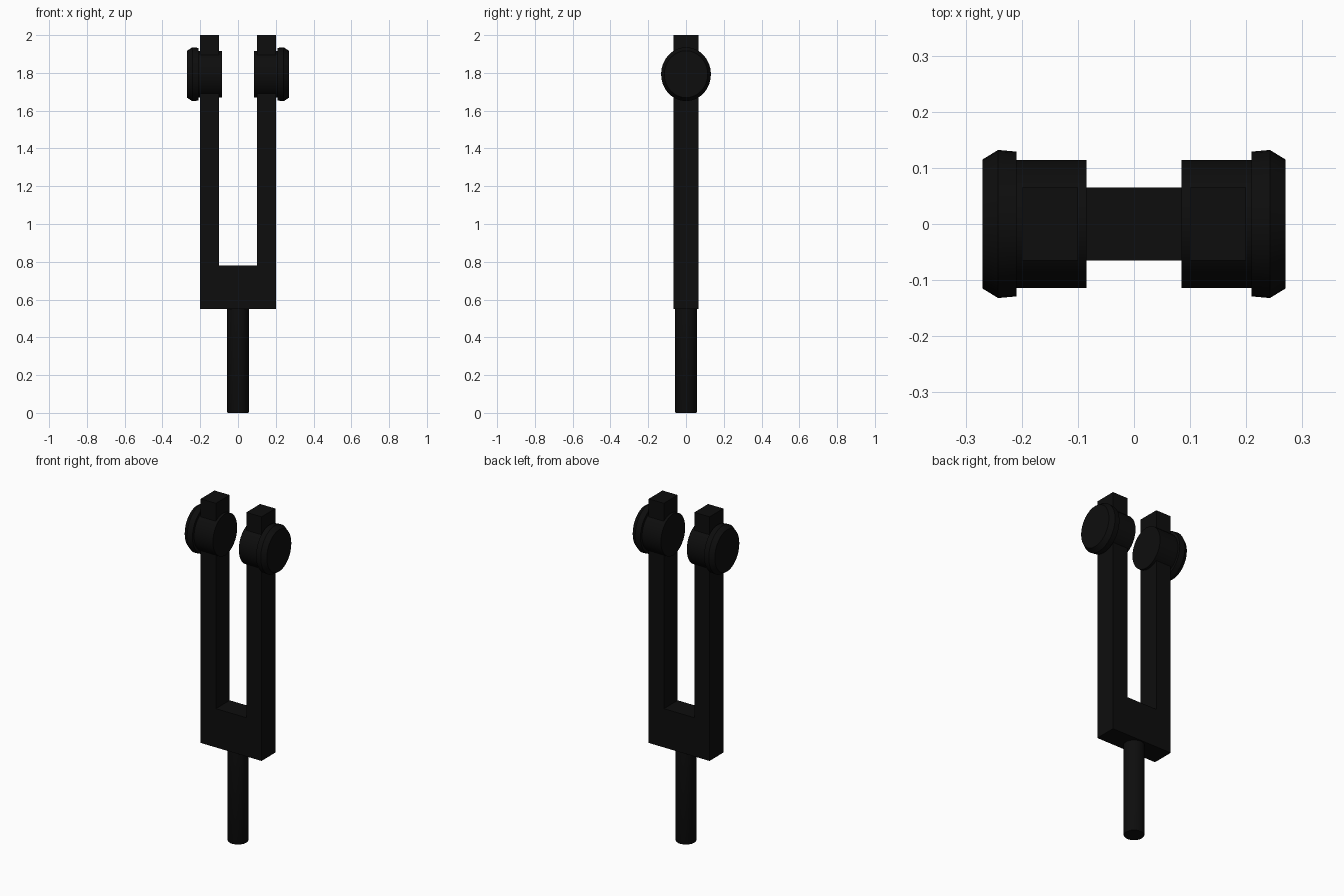
import bpy, bmesh, math

if "Cube" in bpy.data.objects:
    bpy.data.objects.remove(bpy.data.objects["Cube"])

black = bpy.data.materials.new("black_metal")
black.diffuse_color = (0.004, 0.004, 0.004, 1)
black.use_nodes = True
black.node_tree.nodes["Principled BSDF"].inputs["Base Color"].default_value = black.diffuse_color


def finish(name, bm, smooth=False):
    bmesh.ops.recalc_face_normals(bm, faces=bm.faces)
    me = bpy.data.meshes.new(name)
    bm.to_mesh(me)
    bm.free()
    me.materials.append(black)
    ob = bpy.data.objects.new(name, me)
    bpy.context.collection.objects.link(ob)
    if smooth:
        bpy.ops.object.select_all(action='DESELECT')
        ob.select_set(True)
        bpy.context.view_layer.objects.active = ob
        bpy.ops.object.shade_smooth_by_angle(angle=math.radians(30))
    return ob


def lathe(name, rings, place, segments=32):
    """Closed round part from (distance, radius) rings; place maps to x, y, z."""
    bm = bmesh.new()
    loops = []
    for d, r in rings:
        loops.append([bm.verts.new(place(d, r * math.cos(a), r * math.sin(a)))
                      for a in (2 * math.pi * i / segments for i in range(segments))])
    for lo, hi in zip(loops, loops[1:]):
        for i in range(segments):
            j = (i + 1) % segments
            bm.faces.new((lo[i], lo[j], hi[j], hi[i]))
    bm.faces.new(loops[0])
    bm.faces.new(loops[-1])
    return finish(name, bm, True)


# U-shaped fork: extruded profile
bm = bmesh.new()
profile = [(-0.2, 0.55), (0.2, 0.55), (0.2, 2), (0.1, 2),
           (0.1, 0.78), (-0.1, 0.78), (-0.1, 2), (-0.2, 2)]
face = bm.faces.new([bm.verts.new((x, -0.065, z)) for x, z in profile])
ext = bmesh.ops.extrude_face_region(bm, geom=[face])
bmesh.ops.translate(bm, vec=(0, 0.13, 0),
                    verts=[v for v in ext["geom"] if isinstance(v, bmesh.types.BMVert)])
finish("fork", bm)

# Round stem
lathe("stem", [(0, 0.054), (0.006, 0.057), (0.56, 0.057)],
      lambda d, a, b: (a, b, d))

# Slightly tall weight and chamfered knob on each prong
for side, label in ((-1, "left"), (1, "right")):
    def place(d, a, b, s=side):
        return (s * d, a, 1.793 + b * 1.08)
    lathe(label + "_weight", [(0.085, 0.114), (0.215, 0.114)], place)
    lathe(label + "_knob", [(0.209, 0.129), (0.242, 0.132), (0.27, 0.115)], place)
